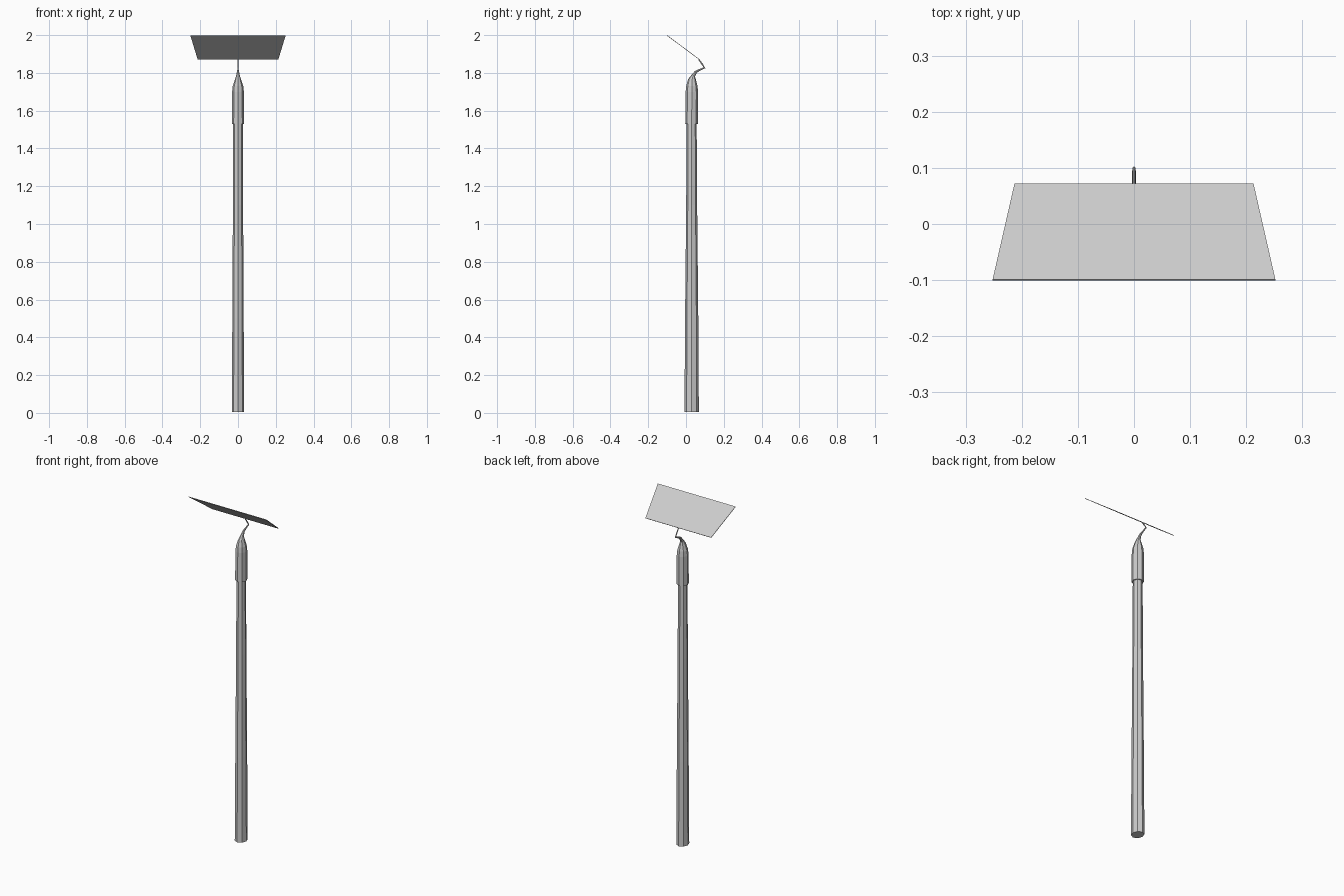
import bpy, bmesh
from math import cos, sin, pi
from mathutils import Vector

if "Cube" in bpy.data.objects:
    bpy.data.objects.remove(bpy.data.objects["Cube"])


def make_object(name, bm):
    bmesh.ops.recalc_face_normals(bm, faces=bm.faces)
    mesh = bpy.data.meshes.new(name)
    bm.to_mesh(mesh)
    bm.free()
    ob = bpy.data.objects.new(name, mesh)
    bpy.context.collection.objects.link(ob)
    return ob


def sweep(name, stations, sides=8):
    """Skin rings along the YZ plane; station = y, z, tangent y, tangent z, x radius, depth radius."""
    bm = bmesh.new()
    rings = []
    for y, z, ty, tz, rx, rd in stations:
        t = Vector((0, ty, tz)).normalized()
        side = Vector((0, t.z, -t.y))
        rings.append([bm.verts.new(Vector((0, y, z))
                      + Vector((1, 0, 0)) * rx * cos(2 * pi * i / sides)
                      + side * rd * sin(2 * pi * i / sides)) for i in range(sides)])
    for a, b in zip(rings, rings[1:]):
        for i in range(sides):
            j = (i + 1) % sides
            bm.faces.new((a[i], a[j], b[j], b[i]))
    bm.faces.new(rings[0])
    bm.faces.new(rings[-1])
    return make_object(name, bm)


# Tapered wooden shaft
sweep("shaft", [
    (.03, .005, 0, 1, .033, .038),
    (.03, .50, 0, 1, .030, .035),
    (.03, 1.10, 0, 1, .027, .029),
    (.03, 1.60, 0, 1, .025, .026),
])

# Metal socket drawn out into a curved neck that bends back to the blade
sweep("socket_and_neck", [
    (.03, 1.53, 0, 1, .032, .034),
    (.031, 1.70, 0, 1, .031, .033),
    (.031, 1.73, 0, 1, .028, .030),
    (.032, 1.765, .1, 1, .016, .021),
    (.038, 1.785, .5, 1, .010, .010),
    (.052, 1.805, 1, .9, .006, .007),
    (.072, 1.816, 1, .45, .004, .005),
    (.098, 1.827, .5, 1, .003, .005),
    (.085, 1.847, -.6, 1, .003, .004),
    (.068, 1.871, -.8, 1, .003, .003),
])

# Thin trapezoid blade, sloping up towards the front
bm = bmesh.new()
normal = Vector((0, .13, .17)).normalized() * .0015
outline = [(-.213, .071, 1.871), (.213, .071, 1.871),
           (.252, -.100, 1.998), (-.252, -.100, 1.998)]
upper = [bm.verts.new(Vector(p) + normal) for p in outline]
lower = [bm.verts.new(Vector(p) - normal) for p in outline]
bm.faces.new(upper)
bm.faces.new(lower[::-1])
for i in range(4):
    j = (i + 1) % 4
    bm.faces.new((upper[i], lower[i], lower[j], upper[j]))
make_object("blade", bm)
